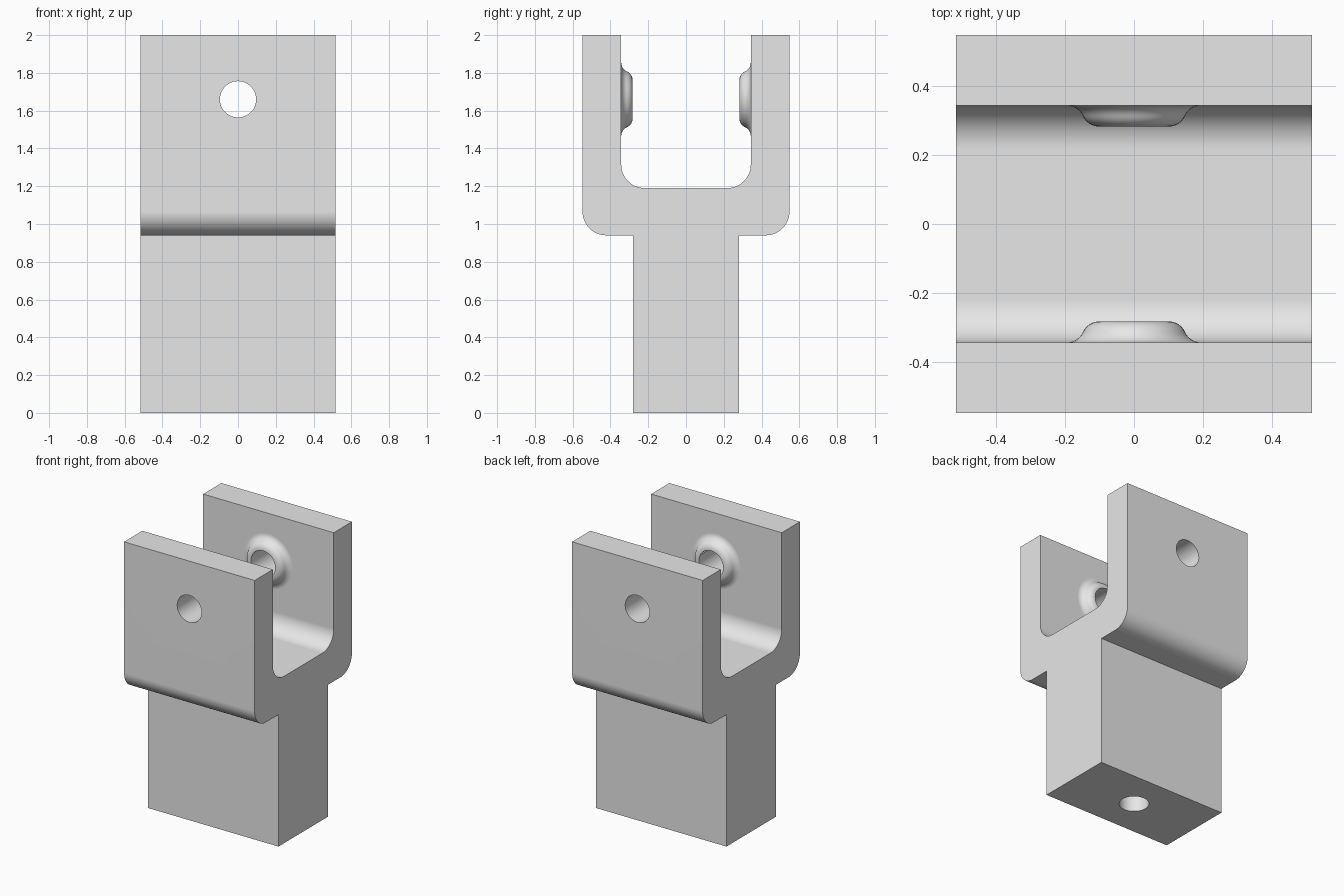
import bpy, bmesh
from math import sin, cos, pi, atan2, radians
from mathutils import Matrix, Vector

cube = bpy.data.objects.get("Cube")
if cube:
    bpy.data.objects.remove(cube, do_unlink=True)

HALF_X, OUTER_Y, INNER_Y, STEM_Y = 0.515, 0.548, 0.343, 0.28
TOP, FLOOR, SHOULDER, FILLET = 2.0, 1.19, 0.94, 0.125
HOLE_R, HOLE_Z = 0.096, 1.66
BOSS_R, BOSS_TOP_R, BOSS_H = 0.195, 0.1, 0.061

metal = bpy.data.materials.new("Plain grey")
metal.use_nodes = True
grey = (0.8, 0.8, 0.8, 1)
metal.diffuse_color = grey
metal.node_tree.nodes["Principled BSDF"].inputs["Base Color"].default_value = grey


def make_object(name, bm):
    bmesh.ops.recalc_face_normals(bm, faces=bm.faces)
    mesh = bpy.data.meshes.new(name)
    bm.to_mesh(mesh)
    bm.free()
    mesh.materials.append(metal)
    obj = bpy.data.objects.new(name, mesh)
    bpy.context.collection.objects.link(obj)
    return obj


def arc(cy, cz, r, start, end, steps=12):
    angles = [radians(start + (end - start) * i / steps) for i in range(steps + 1)]
    return [(cy + r * cos(a), cz + r * sin(a)) for a in angles]


def cylinder(name, radius, depth, matrix):
    bm = bmesh.new()
    bmesh.ops.create_cone(bm, cap_ends=True, segments=48, radius1=radius,
                          radius2=radius, depth=depth, matrix=matrix)
    return make_object(name, bm)


def combine(target, tool, operation):
    mod = target.modifiers.new(operation.title(), "BOOLEAN")
    mod.operation, mod.solver, mod.object = operation, "EXACT", tool
    tool.hide_render = True
    bpy.context.view_layer.objects.active = target
    bpy.ops.object.modifier_apply(modifier=mod.name)
    bpy.data.objects.remove(tool, do_unlink=True)


# Fork and stem: one half profile, mirrored and extruded across the width
half = [(STEM_Y, 0), (STEM_Y, SHOULDER)]
half += arc(OUTER_Y - FILLET, SHOULDER + FILLET, FILLET, -90, 0)
half += [(OUTER_Y, TOP), (INNER_Y, TOP)]
half += arc(INNER_Y - FILLET, FLOOR + FILLET, FILLET, 0, -90)
profile = half + [(-y, z) for y, z in reversed(half)]
bm = bmesh.new()
face = bm.faces.new([bm.verts.new((-HALF_X, y, z)) for y, z in profile])
side = bmesh.ops.extrude_face_region(bm, geom=[face])
bmesh.ops.translate(bm, vec=(2 * HALF_X, 0, 0),
                    verts=[v for v in side["geom"] if isinstance(v, bmesh.types.BMVert)])
bracket = make_object("fork_bracket", bm)


# Raised bosses inside the fork: flared section spun round the pin axis
def boss(name, sign):
    width = BOSS_R - BOSS_TOP_R
    bend = 2 * atan2(BOSS_H, width)
    r = width / 2 / sin(bend)
    steps = [bend * i / 8 for i in range(9)]
    lower = [(BOSS_R - r * sin(a), r - r * cos(a)) for a in steps]
    upper = [(BOSS_TOP_R + r * sin(a), BOSS_H - r + r * cos(a)) for a in reversed(steps)]
    section = [(0, -0.05), (BOSS_R, -0.05)] + lower + upper[1:] + [(0, BOSS_H)]
    bm = bmesh.new()
    verts = [bm.verts.new((0, sign * (INNER_Y - h), HOLE_Z + rad)) for rad, h in section]
    edges = [bm.edges.new(pair) for pair in zip(verts, verts[1:])]
    bmesh.ops.spin(bm, geom=verts + edges, cent=(0, 0, HOLE_Z), axis=(0, 1, 0),
                   angle=2 * pi, steps=48)
    bmesh.ops.remove_doubles(bm, verts=bm.verts, dist=0.0001)
    return make_object(name, bm)


for name, sign in (("front_boss", -1), ("back_boss", 1)):
    combine(bracket, boss(name, sign), "UNION")

# Pin hole through both arms, and the blind hole up into the stem
across = Matrix.Translation((0, 0, HOLE_Z)) @ Matrix.Rotation(pi / 2, 4, "X")
combine(bracket, cylinder("pin_hole_cutter", HOLE_R, 2, across), "DIFFERENCE")
upward = Matrix.Translation(Vector((0, 0, 0.2)))
combine(bracket, cylinder("stem_hole_cutter", 0.098, 0.8, upward), "DIFFERENCE")

# Smooth fillets with flat faces kept flat
bpy.ops.object.select_all(action="DESELECT")
bracket.select_set(True)
bpy.context.view_layer.objects.active = bracket
bpy.ops.object.shade_smooth_by_angle(angle=radians(30))
weighted = bracket.modifiers.new("Weighted normals", "WEIGHTED_NORMAL")
weighted.keep_sharp = True
